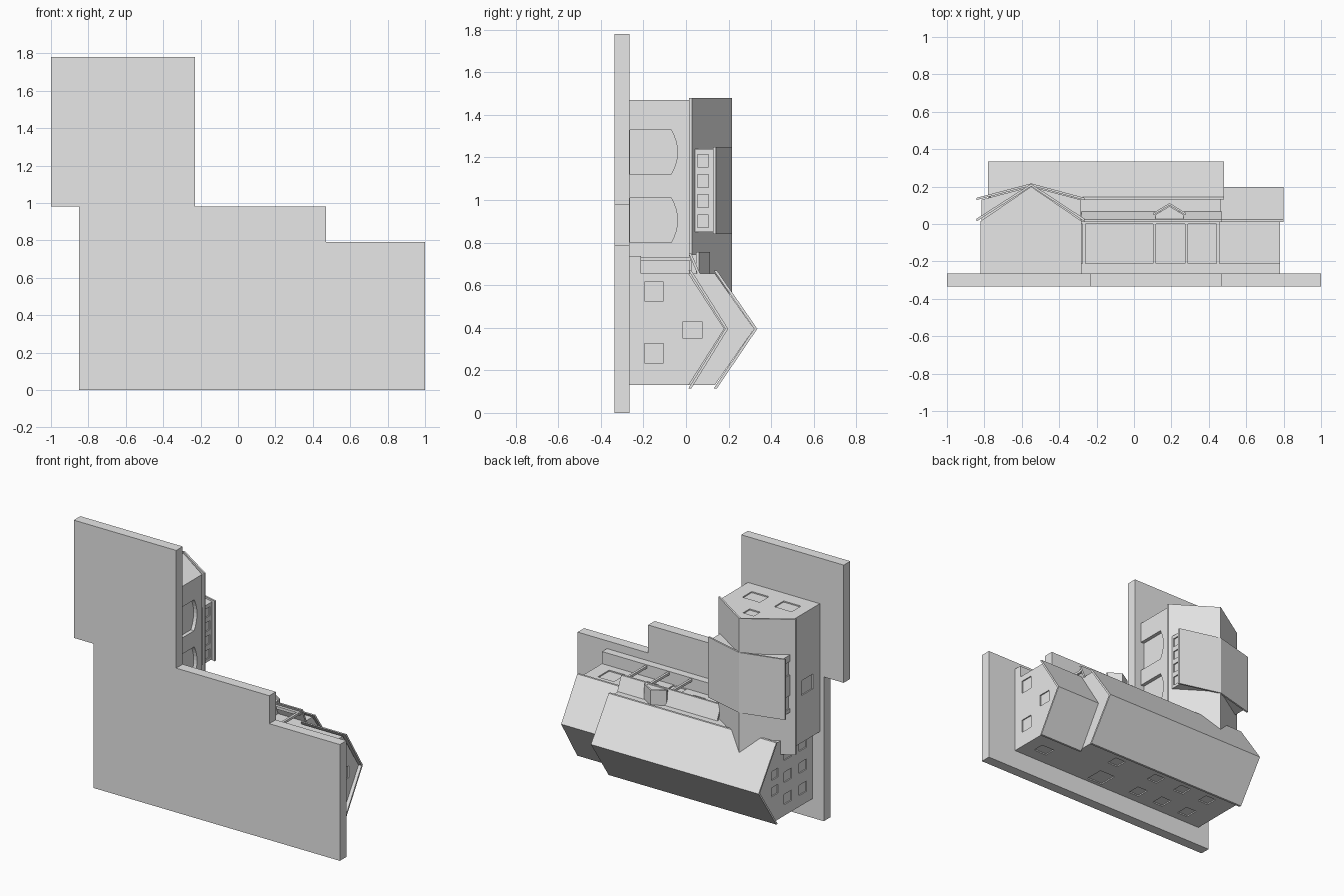
import bpy, bmesh
from mathutils import Vector

cube = bpy.data.objects.get("Cube")
if cube:
    bpy.data.objects.remove(cube, do_unlink=True)

grey = bpy.data.materials.new("plain_grey")
grey.use_nodes = True
grey.diffuse_color = (0.8, 0.8, 0.8, 1)
grey.node_tree.nodes["Principled BSDF"].inputs["Base Color"].default_value = (0.8, 0.8, 0.8, 1)

# How a 2D profile point and a depth map to 3D for each extrusion axis
PLACE = {
    "x": lambda p, d: Vector((d, p[0], p[1])),
    "y": lambda p, d: Vector((p[0], d, p[1])),
    "z": lambda p, d: Vector((p[0], p[1], d)),
}


def add_prism(bm, axis, profile, start, end):
    ends = [[bm.verts.new(PLACE[axis](p, d)) for p in profile] for d in (start, end)]
    bm.faces.new(ends[0])
    bm.faces.new(ends[1][::-1])
    n = len(profile)
    for i in range(n):
        j = (i + 1) % n
        bm.faces.new((ends[0][j], ends[0][i], ends[1][i], ends[1][j]))


def finish(name, bm):
    bmesh.ops.recalc_face_normals(bm, faces=bm.faces)
    mesh = bpy.data.meshes.new(name)
    bm.to_mesh(mesh)
    bm.free()
    mesh.materials.append(grey)
    obj = bpy.data.objects.new(name, mesh)
    bpy.context.collection.objects.link(obj)
    return obj


def prism(name, axis, profile, start, end):
    bm = bmesh.new()
    add_prism(bm, axis, profile, start, end)
    return finish(name, bm)


def rect(u, v, w, h):
    return [(u - w / 2, v - h / 2), (u + w / 2, v - h / 2),
            (u + w / 2, v + h / 2), (u - w / 2, v + h / 2)]


def box(name, x0, x1, y0, y1, z0, z1):
    return prism(name, "z", [(x0, y0), (x1, y0), (x1, y1), (x0, y1)], z0, z1)


def carve(target, axis, profiles, surface, depth):
    """Recess the profiles into the wall lying at surface."""
    bm = bmesh.new()
    for profile in profiles:
        add_prism(bm, axis, profile, surface - depth, surface + depth)
    cutter = finish("wall_cutter", bm)
    cutter.hide_render = True
    mod = target.modifiers.new("recess", "BOOLEAN")
    mod.operation = "DIFFERENCE"
    mod.solver = "EXACT"
    mod.object = cutter
    bpy.context.view_layer.objects.active = target
    bpy.ops.object.modifier_apply(modifier=mod.name)
    bpy.data.objects.remove(cutter, do_unlink=True)


def chevron(left, ridge, right, t):
    """Cross-section of a two-sided roof, t thick."""
    return [left, ridge, right, (right[0], right[1] - t),
            (ridge[0], ridge[1] - t), (left[0], left[1] - t)]


def swap(points):
    return [(b, a) for a, b in points]


# Stepped ground slab
prism("ground_slab", "y",
      [(-0.85, 0), (1, 0), (1, 0.79), (0.47, 0.79), (0.47, 0.98), (-0.23, 0.98),
       (-0.23, 1.78), (-1, 1.78), (-1, 0.98), (-0.85, 0.98)], -0.335, -0.265)

BASE, BACK, FRONT, MID = -0.27, 0.13, 0.655, 0.395
DEPTH = 0.008

# Tall main house with gabled ends
main = prism("main_house", "x",
             [(BASE, BACK), (0.135, BACK), (0.32, MID), (0.135, FRONT), (BASE, FRONT)],
             -0.765, 0.465)
prism("main_roof", "x",
      swap(chevron((0.115, 0.145), (MID, 0.335), (0.67, 0.145), 0.015)), -0.78, 0.48)

# Lower end wing
side = prism("end_wing", "x",
             [(BASE, BACK), (0.012, BACK), (0.18, MID), (0.012, FRONT), (BASE, FRONT)],
             0.46, 0.78)
prism("end_wing_roof", "x",
      swap(chevron((0.115, 0.025), (MID, 0.198), (0.67, 0.025), 0.014)), 0.465, 0.8)

# Garage wing at right angles to the house
RIDGE = -0.55
garage = prism("garage_wing", "z",
               [(-0.82, BASE), (-0.28, BASE), (-0.28, 0.015), (RIDGE, 0.2), (-0.82, 0.015)],
               0.6, 1.47)
prism("garage_roof", "z",
      chevron((-0.842, 0.028), (RIDGE, 0.215), (-0.265, 0.028), 0.014), 0.56, 1.48)

# Shed dormers on both slopes of the garage roof
dormer = prism("garage_dormers", "z",
               [(-0.815, 0.0), (-0.285, 0.0), (-0.285, 0.13), (RIDGE, 0.2), (-0.815, 0.13)],
               0.85, 1.24)
prism("garage_dormer_roof", "z",
      chevron((-0.842, 0.14), (RIDGE, 0.217), (-0.265, 0.14), 0.012), 0.84, 1.25)

# Windows and door of the main house, back wall
rear = [rect(x, -0.16, 0.08, 0.09) for x in (-0.58, -0.37, -0.17)]
rear += [rect(x, 0.04, 0.08, 0.08) for x in (-0.58, -0.37, -0.15, 0.18)]
rear.append(rect(0.13, -0.175, 0.12, 0.13))
carve(main, "z", rear, BACK, DEPTH)
carve(side, "z", [rect(0.64, -0.14, 0.1, 0.08)], BACK, DEPTH)

# Front wall windows and door behind the porch
front = [rect(x, -0.1, 0.09, 0.12) for x in (-0.16, 0.01, 0.36)]
front.append(rect(0.19, -0.125, 0.1, 0.17))
carve(main, "z", front, FRONT, DEPTH)
carve(side, "z", [rect(0.63, -0.1, 0.12, 0.12)], FRONT, DEPTH)

# Gable end windows
ends = [rect(y, z, 0.08, 0.07) for y in (-0.16, 0.0) for z in (0.24, 0.39, 0.54)]
ends += [rect(0.14, z, 0.07, 0.06) for z in (0.34, 0.45)]
carve(main, "x", ends, -0.765, DEPTH)
carve(side, "x", [rect(-0.15, 0.57, 0.09, 0.09), rect(-0.15, 0.28, 0.09, 0.09),
                  rect(0.03, 0.39, 0.09, 0.08)], 0.78, DEPTH)

# Garage windows
carve(garage, "z", [rect(-0.44, -0.12, 0.13, 0.1), rect(-0.68, -0.12, 0.13, 0.1),
                    rect(RIDGE, 0.08, 0.08, 0.07)], 1.47, DEPTH)
carve(garage, "x", [rect(-0.13, 0.97, 0.12, 0.1)], -0.82, DEPTH)
carve(dormer, "x", [rect(0.08, z, 0.06, 0.09) for z in (0.92, 1.15)], -0.815, DEPTH)
carve(dormer, "x", [rect(0.08, 0.9 + 0.095 * i, 0.05, 0.06) for i in range(4)],
      -0.285, DEPTH)

# Arched garage doors
arches = []
for z in (0.905, 1.225):
    rise = [(-0.07 + 0.03 * (1 - (k / 4) ** 2), z + 0.105 * k / 4) for k in range(-4, 5)]
    arches.append([(-0.264, z - 0.105)] + rise + [(-0.264, z + 0.105)])
carve(garage, "x", arches, -0.28, 0.025)

# Porch floor, beam and posts
box("porch_floor", -0.28, 0.78, BASE, -0.212, 0.64, 0.737)
box("porch_beam", -0.28, 0.46, 0.0, 0.02, 0.713, 0.732)
for i, x in enumerate((-0.268, 0.11, 0.28, 0.448)):
    box(f"porch_post_{i + 1}", x - 0.008, x + 0.008, -0.215, 0.005, 0.715, 0.731)

# Sloping porch roof with a small entrance gable
prism("porch_roof", "x", [(0.012, 0.75), (0.025, 0.75), (0.068, 0.65), (0.055, 0.65)],
      -0.28, 0.47)
prism("porch_gable", "z", [(0.115, 0.025), (0.265, 0.025), (0.265, 0.05),
                           (0.19, 0.095), (0.115, 0.05)], 0.65, 0.745)
prism("porch_gable_roof", "z",
      chevron((0.105, 0.06), (0.19, 0.112), (0.275, 0.06), 0.012), 0.65, 0.757)
